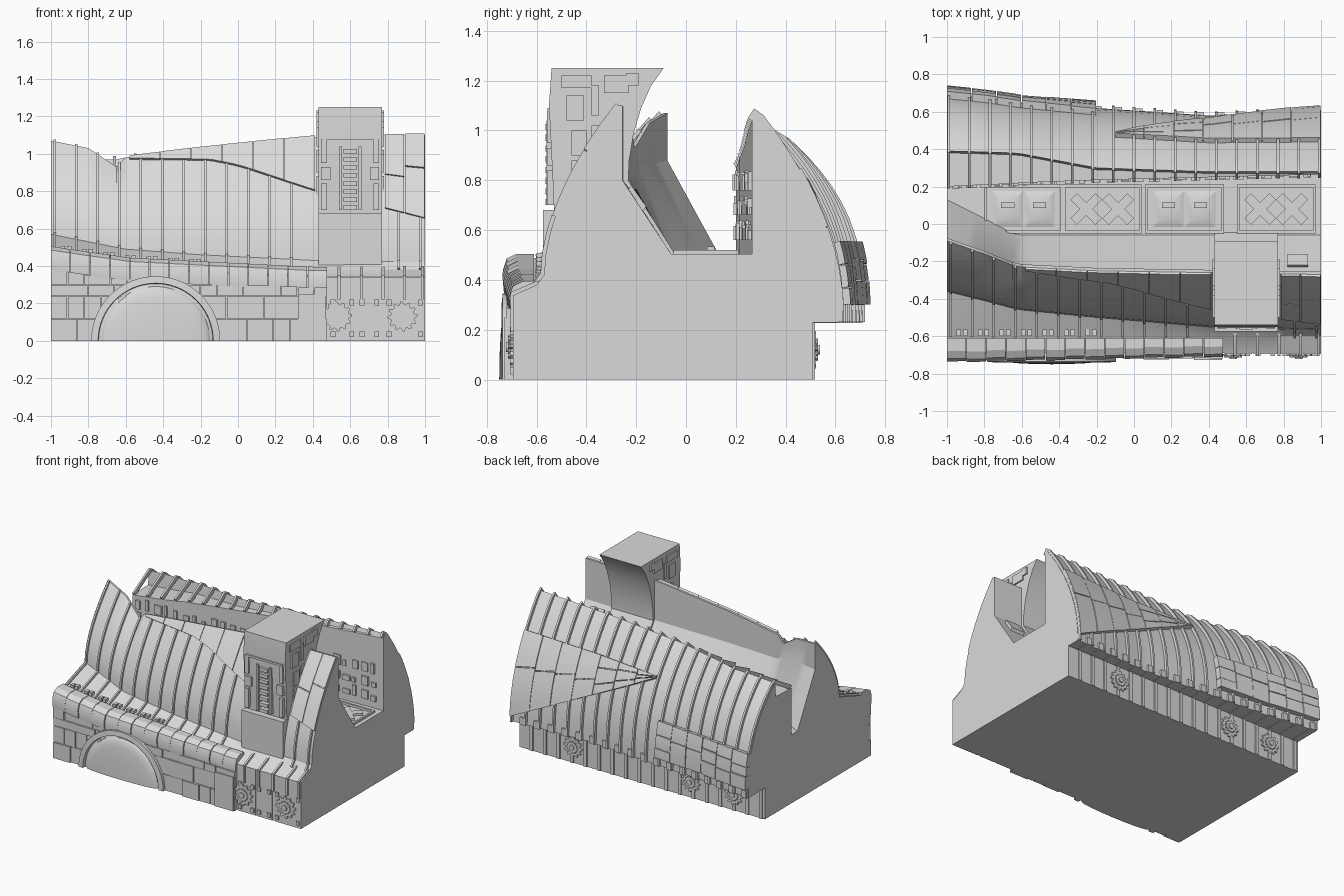
import bpy, bmesh, math, random
from mathutils import Matrix, Vector

random.seed(4)
if "Cube" in bpy.data.objects:
    bpy.data.objects.remove(bpy.data.objects["Cube"], do_unlink=True)

grey = bpy.data.materials.new("plain_grey")
grey.use_nodes = True
grey.diffuse_color = (0.7, 0.7, 0.7, 1)
grey.node_tree.nodes["Principled BSDF"].inputs["Base Color"].default_value = grey.diffuse_color

# Cross-section settings along the length
NAMES = "foot_y foot_z top_y top_z knee_z in_y wall_y wall_z crest_y crest_z low_y power ledge".split()
KEYS = {
    -1: (-.36, .57, -.09, 1.07, .88, .13, .2, .85, .39, .96, .7, 2.8, .49),
    -.8: (-.41, .53, -.16, 1.03, .86, .03, .21, .87, .385, .97, .68, 2.7, .46),
    -.65: (-.45, .5, -.22, .93, .84, -.05, .215, .89, .38, .97, .66, 2.6, .44),
    -.6: (-.46, .49, -.23, .98, .8, -.06, .22, .9, .375, .98, .65, 2.6, .43),
    -.2: (-.5, .46, -.25, 1.03, .8, -.06, .235, .94, .3, 1, .62, 2.4, .41),
    .4: (-.55, .43, -.26, 1.09, .8, -.06, .25, 1, .28, 1.04, .58, 2.2, .38),
    1: (-.57, .42, -.27, 1.1, .8, -.06, .265, 1.04, .28, 1.07, .61, 2, .38)}
FLOOR, EAVE = .505, .23


def mix(a, b, t):
    return a + (b - a) * t


def ramp(x, points):
    """Piecewise straight line through (x, value) points."""
    for (xa, va), (xb, vb) in zip(points, points[1:]):
        if x <= xb:
            return mix(va, vb, (x - xa) / (xb - xa))
    return points[-1][1]


def param(x, name):
    i = NAMES.index(name)
    return ramp(x, [(k, v[i]) for k, v in KEYS.items()])


def front_wall(x):
    fy, fz, ty, tz = (param(x, n) for n in NAMES[:4])
    return [(mix(fy, ty, (i / 8) ** 1.8), mix(fz, tz, i / 8)) for i in range(9)]


def back_shell(x):
    cy, cz, ly, p = (param(x, n) for n in NAMES[8:12])
    steps = [1 - (i / 12) ** 1.5 for i in range(13)]
    return [(mix(ly, cy, s ** p), mix(EAVE, cz, s)) for s in steps]


def back_ledge(x):
    wz = param(x, "wall_z")
    return [(param(x, "wall_y"), wz), (param(x, "crest_y") - .01, wz + .005)]


def at_z(path, z):
    path = sorted(path, key=lambda p: p[1])
    return ramp(max(z, path[0][1]), [(pz, py) for py, pz in path]), z


def lift(path, d):
    """Push a path outwards along its normals."""
    out = []
    for i, p in enumerate(path):
        a, b = path[max(i - 1, 0)], path[min(i + 1, len(path) - 1)]
        n = Vector((a[1] - b[1], b[0] - a[0])).normalized()
        out.append((p[0] + n.x * d, p[1] + n.y * d))
    return out


def loft(bm, loops):
    rows = [[bm.verts.new(p) for p in loop] for loop in loops]
    n = len(rows[0])
    for a, b in zip(rows, rows[1:]):
        for i in range(n):
            bm.faces.new((a[i], a[(i + 1) % n], b[(i + 1) % n], b[i]))
    bm.faces.new(rows[0])
    bm.faces.new(rows[-1][::-1])


def prism(bm, x0, x1, section):
    loft(bm, [[(x, y, z) for y, z in section] for x in (x0, x1)])


def box(bm, x0, x1, y0, y1, z0, z1):
    prism(bm, x0, x1, [(y0, z0), (y1, z0), (y1, z1), (y0, z1)])


def shell(bm, x0, x1, path_at, height, steps=1):
    """Thick skin that follows a wall between two x positions."""
    loops = []
    for i in range(steps + 1):
        x = mix(x0, x1, i / steps)
        path = path_at(x)
        loops.append([(x, y, z) for y, z in lift(path, height) + lift(path, -.012)[::-1]])
    loft(bm, loops)


def plating(bm, wall, x0, x1, start, end, height, columns, rows):
    """Seamed armour plates between two sloping edges of a wall."""
    for c in range(columns):
        xa, xb = mix(x0, x1, c / columns), mix(x0, x1, (c + 1) / columns) - .004
        n = random.randint(*rows)
        cuts = [0] + [(r + random.uniform(-.2, .2)) / n for r in range(1, n)] + [1]
        for fa, fb in zip(cuts, cuts[1:]):
            def path(x):
                za, zb = mix(start(x), end(x), fa), mix(start(x), end(x), fb)
                za += math.copysign(min(.004, abs(zb - za) / 3), zb - za)
                return [at_z(wall(x), mix(za, zb, i / 4)) for i in range(5)]
            shell(bm, xa, xb, path, height + random.uniform(-.002, .002), 3)


def finish(bm, name):
    bmesh.ops.recalc_face_normals(bm, faces=bm.faces)
    mesh = bpy.data.meshes.new(name)
    bm.to_mesh(mesh)
    bm.free()
    mesh.materials.append(grey)
    obj = bpy.data.objects.new(name, mesh)
    bpy.context.collection.objects.link(obj)
    bpy.ops.object.select_all(action='DESELECT')
    obj.select_set(True)
    bpy.context.view_layer.objects.active = obj
    bpy.ops.object.shade_smooth_by_angle(angle=math.radians(25))


# Hull with the trench running through it
bm = bmesh.new()
loops = []
for i in range(41):
    x = -1 + i / 20
    g = {n: param(x, n) for n in NAMES}
    inner = g["top_y"] + .015
    section = [(-.69, 0), (-.69, g["ledge"] - .04), (-.6, g["ledge"])] + front_wall(x)
    section += [(inner, g["top_z"]), (inner, g["knee_z"]), (g["in_y"], FLOOR)]
    section += [(g["wall_y"], FLOOR)] + back_ledge(x) + back_shell(x)
    section += [(.51, EAVE), (.51, 0)]
    loops.append([(x, y, z) for y, z in section])
loft(bm, loops)
finish(bm, "hull")


# Upper armour and ribs on the front wall
def panel_edge(x):
    return ramp(x, [(-1, 1.2), (-.61, 1.2), (-.6, .965), (-.15, .96), (0, .93), (.4, .8), (1, .65)])


bm = bmesh.new()
plating(bm, front_wall, -.58, .415, panel_edge, lambda x: param(x, "top_z"), .015, 6, (1, 1))
plating(bm, front_wall, .785, 1, panel_edge, lambda x: param(x, "top_z"), .015, 2, (2, 2))
finish(bm, "front_upper_armour")

bm = bmesh.new()
for i in range(18):
    x = -.98 + i * .115
    if .4 < x < .8:
        continue

    def rib_path(_):
        top = min(panel_edge(x), param(x, "top_z"))
        z0 = param(x, "foot_z")
        return [(-.6, param(x, "ledge"))] + [at_z(front_wall(x), mix(z0, top, k / 8)) for k in range(9)]
    shell(bm, x - .006, x + .006, rib_path, .016)
finish(bm, "front_ribs")

# Fins over the back shell
bm = bmesh.new()
for i in range(19):
    x = -.99 + i * .11
    shell(bm, x - .007, x + .007, lambda _: back_ledge(x)[:1] + back_shell(x), .02)
finish(bm, "back_fins")

# Back armour: tapered plating and the lower band
bm = bmesh.new()
plating(bm, back_shell, -.1, 1, lambda x: ramp(x, [(-.1, .8), (1, .84)]),
        lambda x: ramp(x, [(-.1, .785), (1, .27)]), .028, 7, (2, 3))
plating(bm, back_shell, -1, -.2, lambda x: .55, lambda x: .3, .04, 6, (2, 3))
finish(bm, "back_armour")

# Skirt plates and the segmented belt above them
bm = bmesh.new()
z = 0
while z < .38:
    h = random.choice((.06, .09, .12))
    x = -1
    while x < .47:
        end = min(x + random.choice((.09, .14, .2)), .48)
        top = min(z + h, param(end, "ledge") - .09)
        if top > z + .015:
            box(bm, x, end - .004, -random.choice((.715, .72, .725)), -.68, z, top - .004)
        x = end
    z += h
finish(bm, "skirt_plates")

bm = bmesh.new()
for i in range(14):
    xa, xb = -1 + i * .1057, -1 + (i + 1) * .1057 - .004
    loops = []
    for x in (xa, xb):
        b, s = param(x, "ledge"), .02 * (x + 1) - .005 * (i % 2)
        loops.append([(x, y, b + dz) for y, dz in (
            (-.66, -.11), (-.73 + s, -.11), (-.735 + s, -.05), (-.72 + s, -.005),
            (-.68 + s, .015), (-.61, .015), (-.61, -.08))])
    loft(bm, loops)
finish(bm, "belt")

# Half-round dome with its rim
bm = bmesh.new()
rim = [(0, -.68), (.345, -.68), (.345, -.736), (.308, -.74), (.305, -.715), (.29, -.72)]
rim += [(.285 * math.cos(a), -.725 - .025 * math.sin(a)) for a in (0, .3, .6, .9, 1.2, math.pi / 2)]
loft(bm, [[(-.44 - r * math.cos(a), y, r * math.sin(a)) for r, y in rim]
          for a in (math.pi * i / 40 for i in range(41))])
bmesh.ops.remove_doubles(bm, verts=bm.verts, dist=.0001)
finish(bm, "dome")


# Toothed wheels on the front and back
def wheel(bm, x, z, r, y, out):
    for ra, rb, d in ((r, r * .8, .012), (r * .6, r * .5, .02), (r * .25, r * .25, .028)):
        ring = [(ra if k % 4 < 2 else rb, math.pi * k / 24) for k in range(48)]
        loft(bm, [[(x + q * math.cos(a), yy, z + q * math.sin(a)) for q, a in ring]
                  for yy in (y, y + out * d)])


bm = bmesh.new()
for x in (.53, .88):
    wheel(bm, x, .13, .08, -.695, -1)
for x in (.56, -.4, -.75):
    wheel(bm, x, .12, .075, .51, 1)
finish(bm, "wheels")

# Lower front slabs, ledge ribs and rear buttresses
bm = bmesh.new()
for xa, xb, top in ((.32, .47, .25), (.485, .63, .34), (.64, .765, .34), (.785, 1, .34)):
    box(bm, xa, xb, -.695 if xa > .4 else -.728, -.68, 0, top)
    for z in (.02, .19):
        for x in (xa + .01, xb - .035):
            box(bm, x, x + .025, -.705, -.68, z, z + .03)
for x in (.54, .66, .775, .89, .985):
    prism(bm, x - .007, x + .007, [(-.705, .22), (-.705, .35), (-.6, .395), (-.57, .4), (-.6, .22)])
for i in range(18):
    x = -.97 + i * .11
    box(bm, x - .012, x + .012, .5, .518, 0, EAVE)
    box(bm, x - .025, x + .025, .5, param(x, "low_y") + .012, EAVE - .003, .28)
finish(bm, "slabs_and_buttresses")

# Tower straddling the front wall, its inner face running down to the floor
bm = bmesh.new()
prism(bm, .43, .77, [(-.575, .3), (-.575, .68), (-.53, .68), (-.535, .8), (-.55, 1.1), (-.54, 1.25),
                     (-.09, 1.25), (-.14, 1.18), (-.18, 1.09), (-.21, .99), (-.228, .88),
                     (-.232, .8), (-.045, FLOOR), (-.3, FLOOR)])
finish(bm, "tower")

bm = bmesh.new()
for s in (-1, 1):
    for w, z0, z1 in ((.03, .7, .84), (.05, .86, .93), (.03, .95, 1.08)):
        box(bm, .6 + s * .155, .6 + s * (.155 - w), -.558, -.5, z0, z1)
    box(bm, .6 + s * .06, .6 + s * .045, -.56, -.5, .7, 1.04)
    side = .6 + s * .17
    for y, z, w, h in ((-.46, .72, .1, .16), (-.46, .9, .06, .1), (-.38, .92, .08, .1),
                       (-.48, 1.04, .07, .1), (-.38, 1.06, .03, .12), (-.5, 1.17, .12, .05),
                       (-.33, 1.15, .1, .07), (-.24, 1.18, .05, .05)):
        box(bm, side - .01, side + .01, y, y + w, z, z + h)
for k in range(8):
    z = .7 + k * .043
    box(bm, .565, .635, -.565, -.5, z, z + .025)
box(bm, .45, .75, -.557, -.5, 1.075, 1.09)
finish(bm, "tower_fittings")

# Floor panels: frames, hatches and crosses
bm = bmesh.new()
top = FLOOR + .016
for xa in (-.8, -.38, .06, .55):
    xb, ya, yb = xa + .42, -.05, .21
    for y in (ya, yb - .014):
        box(bm, xa, xb, y, y + .014, FLOOR - .01, top)
    for x in (xa, xb - .014):
        box(bm, x, x + .014, ya, yb, FLOOR - .01, top)
    for x in (xa + .125, xa + .295):
        if xa in (-.38, .55):
            for turn in (-1, 1):
                m = Matrix.Translation((x, .08, FLOOR)) @ Matrix.Rotation(turn * math.pi / 4, 4, 'Z')
                bmesh.ops.create_cube(bm, size=1, matrix=m @ Matrix.Diagonal((.19, .05, .03, 1)))
        else:
            loft(bm, [[(x + sx * w, .08 + sy * w * 1.2, z) for sx, sy in ((-1, -1), (1, -1), (1, 1), (-1, 1))]
                      for w, z in ((.08, FLOOR - .01), (.08, FLOOR), (.045, FLOOR + .015))])
            box(bm, x - .035, x + .035, .085, .115, FLOOR, FLOOR + .03)
prism(bm, .82, .93, [(-.24, .75), (-.22, .78), (-.16, .695), (-.18, .66)])
finish(bm, "floor_panels")

# Trench wall fittings and small boxes on the ledges
bm = bmesh.new()
for i in range(26):
    x = -.97 + i * .075
    y = param(x, "wall_y")
    for z in (.56, .66, .76):
        w, h = random.uniform(.02, .06), random.uniform(.03, .08)
        box(bm, x, x + w, y - random.choice((.008, .014)), y + .02, z, z + h)
for i in range(7):
    x = -.95 + i * .115
    z = param(x, "ledge")
    for dx in (0, .035):
        box(bm, x + dx, x + dx + .025, -.6, -.565, z - .02, z + .025)
finish(bm, "small_fittings")
